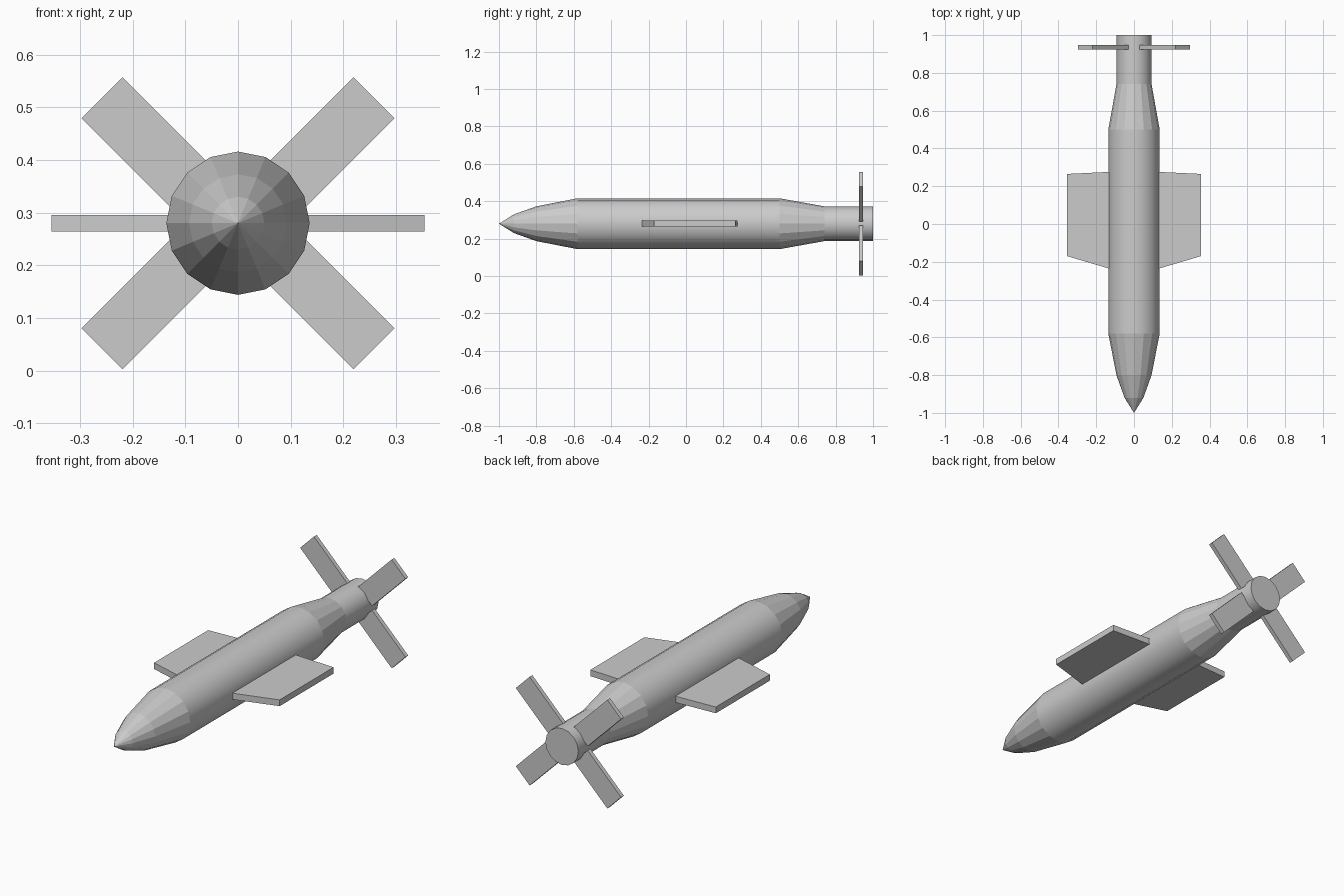
import bpy, bmesh, math

if "Cube" in bpy.data.objects:
    bpy.data.objects.remove(bpy.data.objects["Cube"])

AXIS_Z = 0.28
SIDES = 16


def make_object(name, bm):
    bmesh.ops.recalc_face_normals(bm, faces=bm.faces[:])
    mesh = bpy.data.meshes.new(name)
    bm.to_mesh(mesh)
    bm.free()
    obj = bpy.data.objects.new(name, mesh)
    bpy.context.collection.objects.link(obj)
    return obj


def prism(name, outline, to_3d, depth):
    """Extrude a 2D outline; to_3d maps (u, v, w) to world space."""
    bm = bmesh.new()
    near, far = [[bm.verts.new(to_3d(u, v, w)) for u, v in outline] for w in depth]
    bm.faces.new(near)
    bm.faces.new(far)
    n = len(outline)
    for i in range(n):
        j = (i + 1) % n
        bm.faces.new((near[i], near[j], far[j], far[i]))
    return make_object(name, bm)


# Body: (y, radius) profile turned around the long axis, tubes smooth, cones faceted
profile = [(-0.92, 0.050), (-0.80, 0.093), (-0.58, 0.136),
           (0.50, 0.136), (0.74, 0.093), (1.0, 0.093)]
bm = bmesh.new()
rings = []
for y, r in profile:
    angles = [2 * math.pi * i / SIDES for i in range(SIDES)]
    rings.append([bm.verts.new((r * math.cos(a), y, AXIS_Z + r * math.sin(a))) for a in angles])
tip = bm.verts.new((0, -1, AXIS_Z))
for i in range(SIDES):
    j = (i + 1) % SIDES
    bm.faces.new((tip, rings[0][i], rings[0][j]))
    for k in range(len(rings) - 1):
        face = bm.faces.new((rings[k][i], rings[k][j], rings[k + 1][j], rings[k + 1][i]))
        face.smooth = profile[k][1] == profile[k + 1][1]
bm.faces.new(rings[-1])
for ring in rings[2:]:
    for i in range(SIDES):
        bm.edges.get((ring[i], ring[(i + 1) % SIDES])).smooth = False
make_object("body", bm)

# Side wings: tapered flat plates
wing = [(0.125, -0.238), (0.354, -0.17), (0.354, 0.265), (0.125, 0.276)]
for side, sx in (("right", 1), ("left", -1)):
    prism(f"{side}_wing", wing,
          lambda u, v, w: (sx * u, v, AXIS_Z + w), (-0.016, 0.016))

# Tail fins: four diagonal blades, mirrored left/right and up/down
fin = [(0.084, -0.069), (0.351, -0.069), (0.351, 0.041), (0.084, 0.041)]
c = math.sqrt(0.5)
for side, sx in (("right", 1), ("left", -1)):
    for level, sz in (("upper", 1), ("lower", -1)):
        prism(f"{level}_{side}_tail_fin", fin,
              lambda u, v, w: (sx * c * (u - v), w, AXIS_Z + sz * c * (u + v)),
              (0.925, 0.947))
